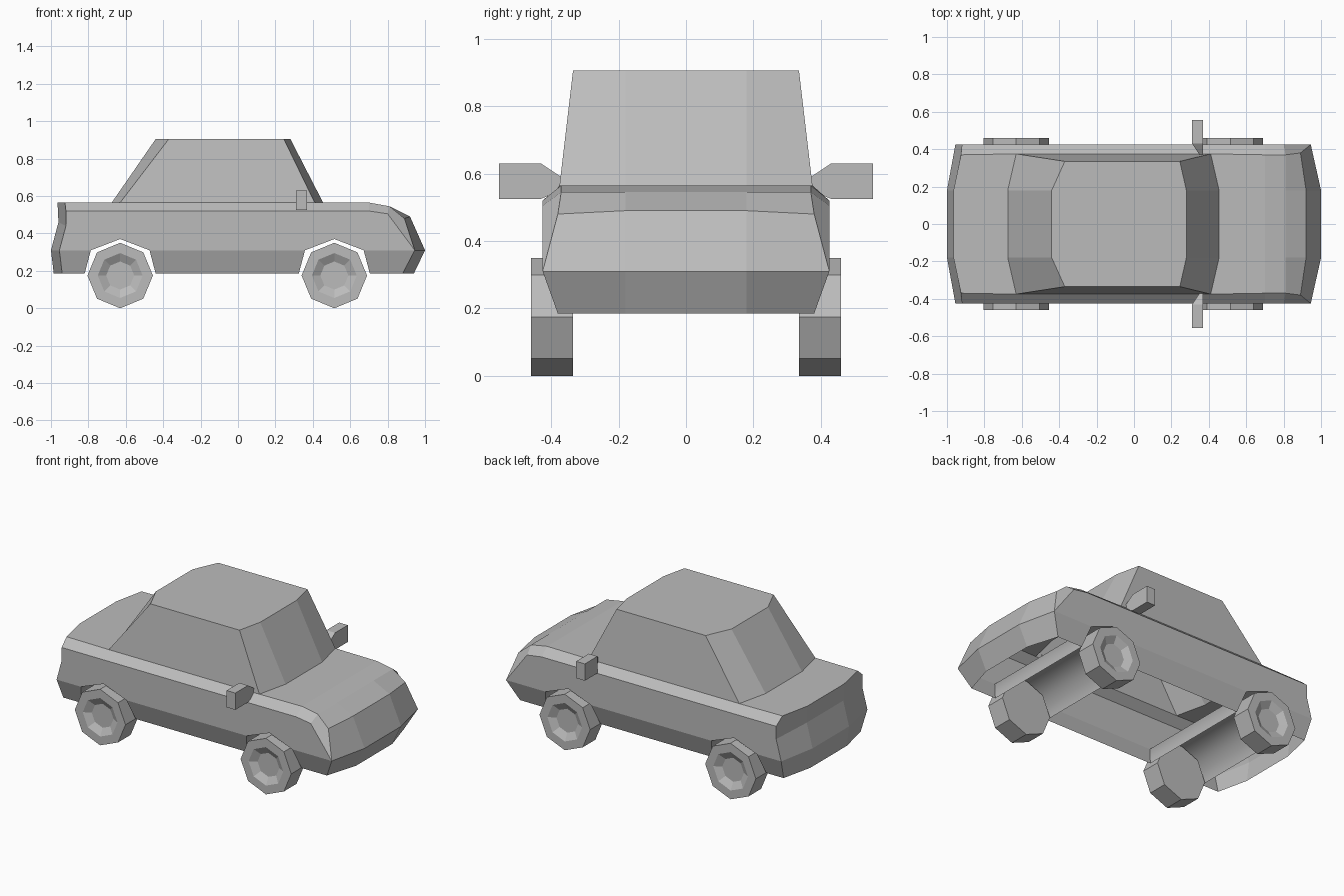
import bpy, bmesh, math
from mathutils import Vector

cube = bpy.data.objects.get("Cube")
if cube:
    bpy.data.objects.remove(cube, do_unlink=True)

grey = bpy.data.materials.new("plain_grey")
grey.use_nodes = True
colour = (0.5, 0.5, 0.5, 1)
grey.diffuse_color = colour
grey.node_tree.nodes["Principled BSDF"].inputs["Base Color"].default_value = colour


def finish(name, bm, smooth=False):
    """Make an object from one half and mirror it across the car."""
    bmesh.ops.remove_doubles(bm, verts=bm.verts, dist=0.0005)
    bmesh.ops.recalc_face_normals(bm, faces=bm.faces)
    mesh = bpy.data.meshes.new(name)
    bm.to_mesh(mesh)
    bm.free()
    mesh.materials.append(grey)
    for p in mesh.polygons:
        p.use_smooth = smooth
    obj = bpy.data.objects.new(name, mesh)
    bpy.context.collection.objects.link(obj)
    mod = obj.modifiers.new("mirror", 'MIRROR')
    mod.use_axis = (False, True, False)
    mod.merge_threshold = 0.001
    return obj


def face(bm, *points):
    bm.faces.new([bm.verts.new(p) for p in points])


HALF, SILL, CENTRE = 0.425, 0.38, 0.18
WHEELS = {"rear": -0.63, "front": 0.515}

# Lengthwise profile of the middle strip: tail, boot, cabin, bonnet, nose
middle = [(-.985, .185), (-1, .31), (-.96, .46), (-.965, .565), (-.675, .565),
          (-.44, .905), (.28, .905), (.455, .565), (.70, .565), (.81, .545),
          (.92, .49), (1, .31), (.94, .185)]
# The same stations at the outer edge, as x, y, z
edge = [(-.94, SILL, .185), (-.955, HALF, .31), (-.92, HALF, .44), (-.925, .37, .565),
        (-.63, .375, .565), (-.37, .335, .905), (.245, .335, .905), (.41, .375, .565),
        (.70, .37, .565), (.81, .37, .545), (.89, .38, .48), (.945, HALF, .31),
        (.88, SILL, .185)]
# Shoulder crease along the side
shoulder = [(-.92, HALF, .52), (.70, HALF, .52), (.80, HALF, .505)]


def arch(cx):
    """Wheel opening from rear foot over the top to front foot."""
    steps = [(-.19, .185), (-.157, .31), (0, .37), (.157, .31), (.19, .185)]
    return [Vector((cx + dx, SILL if z < .2 else HALF, z)) for dx, z in steps]


arches = [arch(cx) for cx in WHEELS.values()]

# Body shell with cabin, open underneath
bm = bmesh.new()
for i in range(len(middle) - 1):
    (xa, za), (xb, zb) = middle[i], middle[i + 1]
    a, b = (xa, CENTRE, za), (xb, CENTRE, zb)
    face(bm, (xa, 0, za), (xb, 0, zb), b, a)
    face(bm, a, b, edge[i + 1], edge[i])
face(bm, *edge[4:8])
face(bm, edge[3], edge[4], edge[7], edge[8], shoulder[1], shoulder[0])
face(bm, edge[8], edge[9], shoulder[2], shoulder[1])
face(bm, edge[9], edge[10], edge[11], shoulder[2])
face(bm, edge[2], edge[3], shoulder[0])

# Upper side panel with both wheel openings, then the tucked-in sill
face(bm, shoulder[0], edge[2], edge[1], *arches[0][1:4], *arches[1][1:4],
     edge[11], shoulder[2], shoulder[1])
rear, front = arches
for top_a, top_b, low_b, low_a in ((edge[1], rear[1], rear[0], edge[0]),
                                   (rear[3], front[1], front[0], rear[4]),
                                   (front[3], edge[11], edge[12], front[4])):
    face(bm, top_a, top_b, low_b, low_a)
finish("car_body", bm)

# Wheel tunnels running across the car
for name, points in zip(WHEELS, arches):
    bm = bmesh.new()
    for a, b in zip(points, points[1:]):
        face(bm, a, b, (b.x, 0, b.z), (a.x, 0, a.z))
    finish(name + "_wheel_tunnel", bm, smooth=True)

# Eight-sided wheels with dished hubs: radius and y of each ring
rings = [(.175, .335), (.175, .46), (.12, .46), (.075, .435)]
for name, cx in WHEELS.items():
    bm = bmesh.new()
    loops = []
    for r, y in rings:
        angles = [math.tau * k / 8 for k in range(8)]
        loops.append([bm.verts.new((cx + r * math.sin(t), y, .175 + r * math.cos(t)))
                      for t in angles])
    for inner, outer in zip(loops, loops[1:]):
        for k in range(8):
            n = (k + 1) % 8
            bm.faces.new((inner[k], inner[n], outer[n], outer[k]))
    bm.faces.new(loops[0])
    bm.faces.new(loops[-1])
    finish(name + "_wheels", bm)

# Door mirrors: a box with its inner end narrowed to a stalk
bm = bmesh.new()
sections = []
for y, x0, x1, z0, z1 in ((.37, .35, .37, .55, .59), (.43, .31, .37, .525, .63),
                          (.555, .31, .37, .525, .63)):
    sections.append([(x0, y, z0), (x1, y, z0), (x1, y, z1), (x0, y, z1)])
for a, b in zip(sections, sections[1:]):
    for k in range(4):
        n = (k + 1) % 4
        face(bm, a[k], a[n], b[n], b[k])
face(bm, *sections[0])
face(bm, *sections[-1])
finish("door_mirrors", bm)
